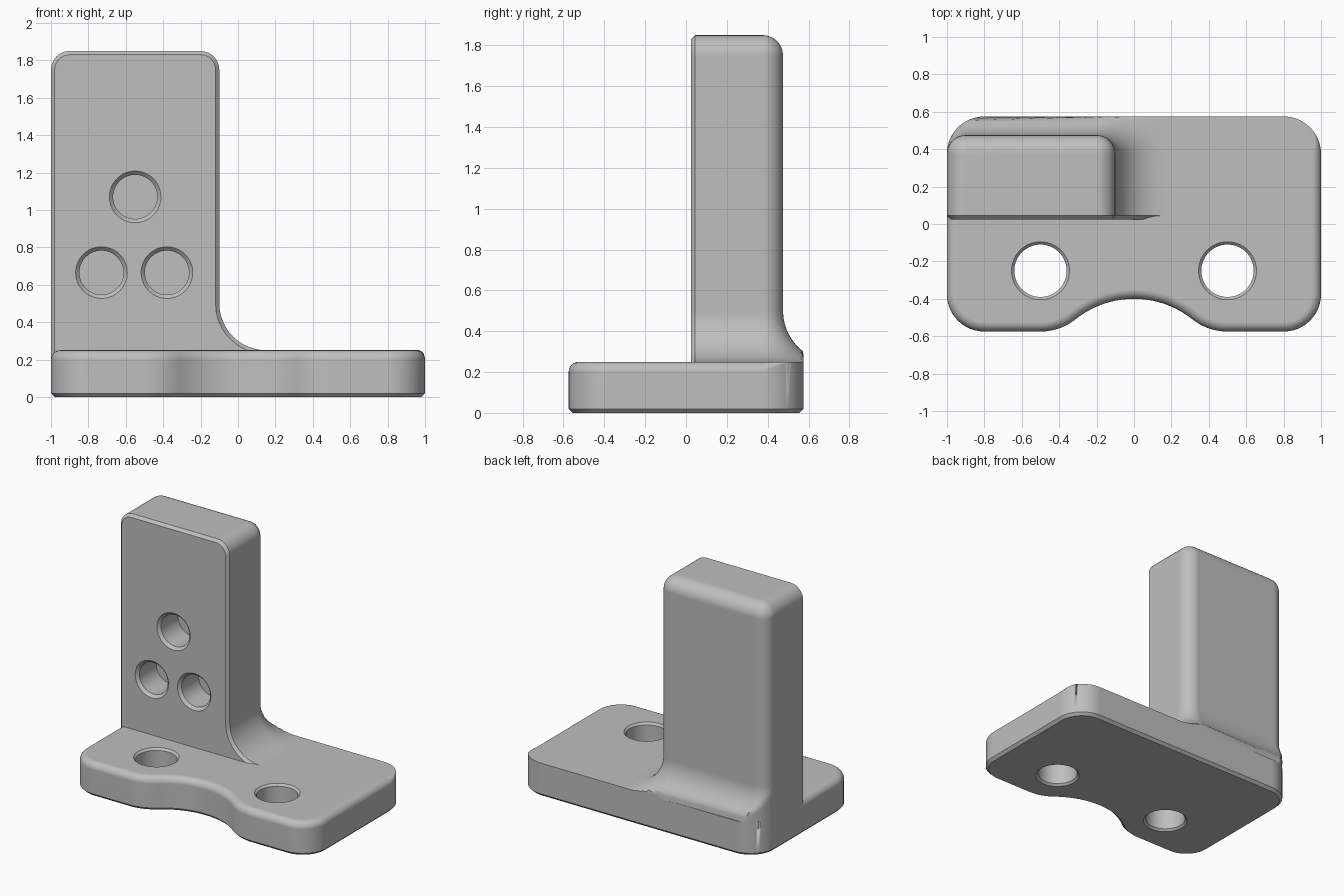
import bpy, bmesh
from math import sin, cos, pi, atan2, hypot

if "Cube" in bpy.data.objects:
    bpy.data.objects.remove(bpy.data.objects["Cube"])

GREY = (0.52, 0.52, 0.52, 1)
grey = bpy.data.materials.new("plain_grey")
grey.use_nodes = True
grey.diffuse_color = GREY
grey.node_tree.nodes["Principled BSDF"].inputs["Base Color"].default_value = GREY

HALF_Y, TOP, CORNER = 0.575, 0.25, 0.2   # base plate
CHAMFER, FLARE, ROUND = 0.02, 0.25, 0.1  # upright edges


def make_object(name, bm):
    bmesh.ops.remove_doubles(bm, verts=bm.verts, dist=1e-5)
    bmesh.ops.recalc_face_normals(bm, faces=bm.faces)
    mesh = bpy.data.meshes.new(name)
    bm.to_mesh(mesh)
    bm.free()
    mesh.materials.append(grey)
    obj = bpy.data.objects.new(name, mesh)
    bpy.context.collection.objects.link(obj)
    return obj


def loft(bm, rings):
    """Join closed rings of points with quads and return the vertex rings."""
    rows = [[bm.verts.new(p) for p in ring] for ring in rings]
    for a, b in zip(rows, rows[1:]):
        for i in range(len(a)):
            j = (i + 1) % len(a)
            bm.faces.new((a[i], a[j], b[j], b[i]))
    return rows


def cutter(place, profile, segments=64):
    """Solid of revolution; place maps (radius cos, radius sin, depth) to a point."""
    bm = bmesh.new()
    turns = [2 * pi * k / segments for k in range(segments)]
    rows = loft(bm, [[place(r * cos(t), r * sin(t), h) for t in turns] for r, h in profile])
    bm.faces.new(rows[0])
    bm.faces.new(rows[-1])
    return make_object("hole_cutter", bm)


def drill(obj, tool):
    mod = obj.modifiers.new("hole", 'BOOLEAN')
    mod.operation, mod.solver, mod.object = 'DIFFERENCE', 'EXACT', tool
    bpy.context.view_layer.objects.active = obj
    bpy.ops.object.modifier_apply(modifier=mod.name)
    bpy.data.objects.remove(tool)


def finish(obj):
    bpy.ops.object.select_all(action='DESELECT')
    obj.select_set(True)
    bpy.context.view_layer.objects.active = obj
    bpy.ops.object.shade_smooth_by_angle(angle=pi / 7)
    mod = obj.modifiers.new("even_shading", 'WEIGHTED_NORMAL')
    mod.keep_sharp = True


# Base plate outline: each entry is (x, y, normal x, normal y)
def arc(cx, cy, r, start, end, n, facing=1):
    angles = [start + (end - start) * k / n for k in range(n + 1)]
    return [(cx + r * cos(a), cy + r * sin(a), facing * cos(a), facing * sin(a)) for a in angles]


HOLLOW, BLEND, BLEND_X = 0.5, 0.302, 0.5
hollow_y = -0.4 - HOLLOW
blend_y = -HALF_Y + BLEND
tilt = atan2(blend_y - hollow_y, BLEND_X)
cx, cy = 1 - CORNER, HALF_Y - CORNER
outline = (arc(cx, -cy, CORNER, -pi / 2, 0, 12)
           + arc(cx, cy, CORNER, 0, pi / 2, 16)
           + arc(-cx, cy, CORNER, pi / 2, pi, 16)
           + arc(-cx, -cy, CORNER, pi, 1.5 * pi, 12)
           + arc(-BLEND_X, blend_y, BLEND, -pi / 2, -tilt, 10)
           + arc(0, hollow_y, HOLLOW, pi - tilt, tilt, 20, -1)[1:-1]
           + arc(BLEND_X, blend_y, BLEND, pi + tilt, 1.5 * pi, 10))


def rim(y):
    """Top rounding, which fades out around the back corners."""
    return 0.05 * min(1, max(0, (0.5 - y) / 0.125))


def plate_ring(inset, height):
    return [(x - nx * inset(y), y - ny * inset(y), height(y)) for x, y, nx, ny in outline]


rings = [plate_ring(lambda y: CHAMFER, lambda y: 0),
         plate_ring(lambda y: 0, lambda y: CHAMFER)]
for k in range(7):
    a = pi / 2 * k / 6
    rings.append(plate_ring(lambda y: rim(y) * (1 - cos(a)),
                            lambda y: TOP - rim(y) * (1 - sin(a))))
bm = bmesh.new()
rows = loft(bm, rings)
bm.faces.new(rows[0])
bm.faces.new(rows[-1])
base = make_object("base_plate", bm)

# Vertical holes, chamfered at both ends
for x in (-0.5, 0.5):
    drill(base, cutter(lambda u, v, h: (x + u, -0.25 + v, h),
                       [(0.175, -0.02), (0.14, 0.015), (0.14, TOP - 0.015), (0.175, TOP + 0.02)]))
finish(base)

# Upright: side profile entries are (outward offset, height, normal out, normal up)
profile = [(FLARE, TOP - 0.05, 1, 0)]
for k in range(13):
    a = pi / 2 * k / 12
    profile.append((FLARE * (1 - sin(a)), TOP + FLARE * (1 - cos(a)), sin(a), cos(a)))
for k in range(9):
    a = pi / 2 * k / 8
    profile.append((ROUND * (cos(a) - 1), 1.75 + ROUND * sin(a), cos(a), sin(a)))

FRONT, RIGHT, BACK = 0.025, -0.1, 0.475


def keep_on_plate(x, y, z):
    """Trim the flare to the outline of the base plate."""
    dx, dy = x + cx, y - cy
    dist = hypot(dx, dy)
    if dx < 0 and dy > 0 and dist > CORNER:
        x, y = -cx + dx * CORNER / dist, cy + dy * CORNER / dist
    return max(x, -1), min(y, HALF_Y), z


def upright_ring(d, z, out, up):
    left = -1 - min(d, 0)
    lout, lup = (1, 0) if d > 0 else (out, up)
    ring = [(left + CHAMFER * lout, FRONT, z - CHAMFER * lup), (left, FRONT + CHAMFER, z)]
    for mid, start in ((-1 + ROUND, pi), (RIGHT - ROUND, pi / 2)):
        for k in range(13):
            a = start - pi / 2 * k / 12
            r = ROUND + d
            ring.append(keep_on_plate(mid + r * cos(a), BACK - ROUND + r * sin(a), z))
    ring += [(RIGHT + d, FRONT + CHAMFER, z),
             (RIGHT + d - CHAMFER * out, FRONT, z - CHAMFER * up)]
    return ring


bm = bmesh.new()
rows = loft(bm, [upright_ring(*p) for p in profile])
bm.faces.new(rows[0])
top = rows[-1]
bm.faces.new(top[1:-1])
bm.faces.new((top[0], top[1], top[-2], top[-1]))
upright = make_object("upright", bm)

# Blind holes in the front face, chamfered at the mouth
for x, z in ((-0.55, 1.07), (-0.73, 0.665), (-0.38, 0.665)):
    drill(upright, cutter(lambda u, v, h: (x + u, FRONT + h, z + v),
                          [(0.158, -0.02), (0.118, 0.02), (0.118, 0.22)]))
finish(upright)
